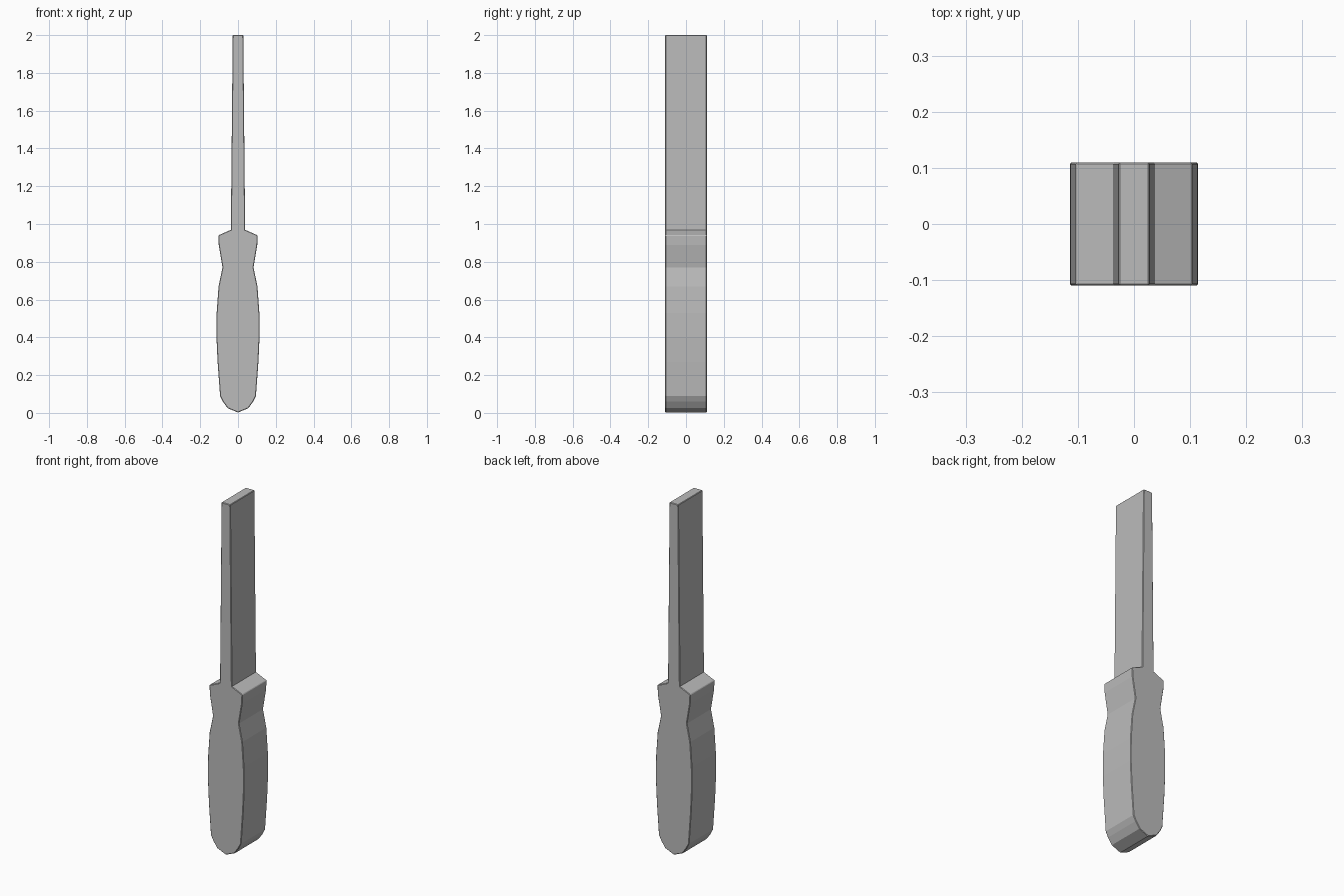
import bpy
import bmesh

if "Cube" in bpy.data.objects:
    bpy.data.objects.remove(bpy.data.objects["Cube"], do_unlink=True)

HALF_DEPTH = 0.11

grey = bpy.data.materials.new("plain grey")
grey.use_nodes = True
colour = (0.5, 0.5, 0.5, 1)
grey.diffuse_color = colour
grey.node_tree.nodes["Principled BSDF"].inputs["Base Color"].default_value = colour


def extruded_part(name, half_profile):
    """Mirror a right-hand outline (x, z) and extrude it from front to back."""
    left = [(-x, z) for x, z in reversed(half_profile) if x > 0]
    bm = bmesh.new()
    verts = [bm.verts.new((x, -HALF_DEPTH, z)) for x, z in half_profile + left]
    face = bm.faces.new(verts)
    result = bmesh.ops.extrude_face_region(bm, geom=[face])
    back = [v for v in result["geom"] if isinstance(v, bmesh.types.BMVert)]
    bmesh.ops.translate(bm, verts=back, vec=(0, 2 * HALF_DEPTH, 0))
    bmesh.ops.recalc_face_normals(bm, faces=bm.faces)
    mesh = bpy.data.meshes.new(name)
    bm.to_mesh(mesh)
    bm.free()
    mesh.materials.append(grey)
    part = bpy.data.objects.new(name, mesh)
    bpy.context.collection.objects.link(part)
    # Small chamfer around the sharp rims
    bevel = part.modifiers.new("rim chamfer", "BEVEL")
    bevel.width = 0.003
    bevel.segments = 1
    bevel.limit_method = "ANGLE"
    bevel.angle_limit = 1.0
    return part


# Handle: rounded butt, swelling grip, pinched neck and sloped shoulder
extruded_part("handle", [
    (0, 0.002), (0.055, 0.025), (0.08, 0.06), (0.095, 0.09), (0.108, 0.27),
    (0.114, 0.40), (0.113, 0.53), (0.103, 0.67), (0.082, 0.77),
    (0.102, 0.89), (0.104, 0.94), (0.036, 0.97),
])

# Blade: tapers slightly toward the flat tip
extruded_part("blade", [(0.038, 0.95), (0.028, 2.0)])
